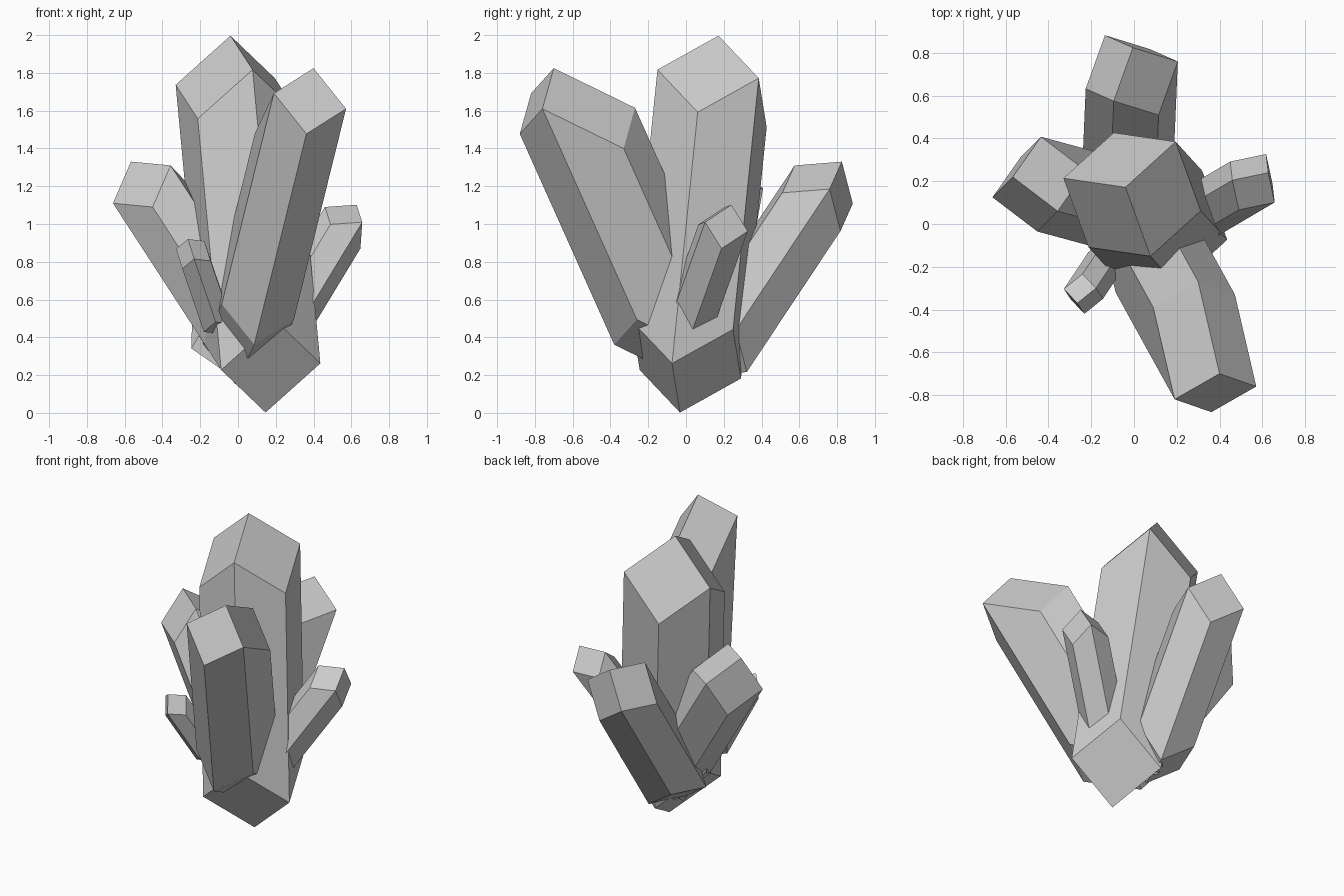
import bpy, bmesh
from mathutils import Vector

if "Cube" in bpy.data.objects:
    bpy.data.objects.remove(bpy.data.objects["Cube"])


def crystal(name, tip, e1, e2, e3, stretch=2.0):
    """Cube standing on its corner, pulled apart along its diagonal into a six-sided prism."""
    tip = Vector(tip)
    e = [Vector(e1), Vector(e2), Vector(e3)]
    diag = e[0] + e[1] + e[2]
    shift = diag * stretch
    bm = bmesh.new()
    # zig-zag belt of six corners, alternating high and low
    belt = []
    for i in range(3):
        belt += [tip + e[i], tip + e[i] + e[(i + 1) % 3]]
    top = [bm.verts.new(p) for p in belt]
    low = [bm.verts.new(p + shift) for p in belt]
    apex = bm.verts.new(tip)
    foot = bm.verts.new(tip + diag + shift)
    # three rhombic faces at each end
    for i in (0, 2, 4):
        bm.faces.new((apex, top[i], top[i + 1], top[(i + 2) % 6]))
        bm.faces.new((foot, low[i + 1], low[i], low[i - 1]))
    # six prism sides
    for i in range(6):
        j = (i + 1) % 6
        bm.faces.new((top[i], low[i], low[j], top[j]))
    bmesh.ops.recalc_face_normals(bm, faces=bm.faces)
    mesh = bpy.data.meshes.new(name)
    bm.to_mesh(mesh)
    bm.free()
    ob = bpy.data.objects.new(name, mesh)
    bpy.context.collection.objects.link(ob)


# tip position, then the three edges leaving the tip
crystal("main_crystal", (-0.04, 0.172, 1.997),
        (-0.29, 0.042, -0.26), (0.117, -0.323, -0.18), (0.235, 0.213, -0.225))
crystal("front_crystal", (0.40, -0.70, 1.825),
        (0.172, -0.06, -0.215), (-0.21, -0.12, -0.133), (-0.10, 0.43, -0.21))
crystal("left_crystal", (-0.567, 0.22, 1.33),
        (0.21, -0.16, -0.02), (-0.095, -0.095, -0.22), (0.132, 0.188, -0.14))
crystal("back_crystal", (-0.005, 0.825, 1.33),
        (-0.09, -0.25, -0.02), (0.21, -0.065, -0.145), (-0.131, 0.058, -0.222), 1.93)
crystal("right_crystal", (0.628, 0.24, 1.102),
        (-0.168, -0.035, -0.012), (0.03, -0.139, -0.092), (-0.01, 0.087, -0.14))
crystal("small_crystal", (-0.265, -0.37, 0.92),
        (0.087, 0.07, -0.01), (-0.063, 0.066, -0.052), (0.033, -0.05, -0.105))
